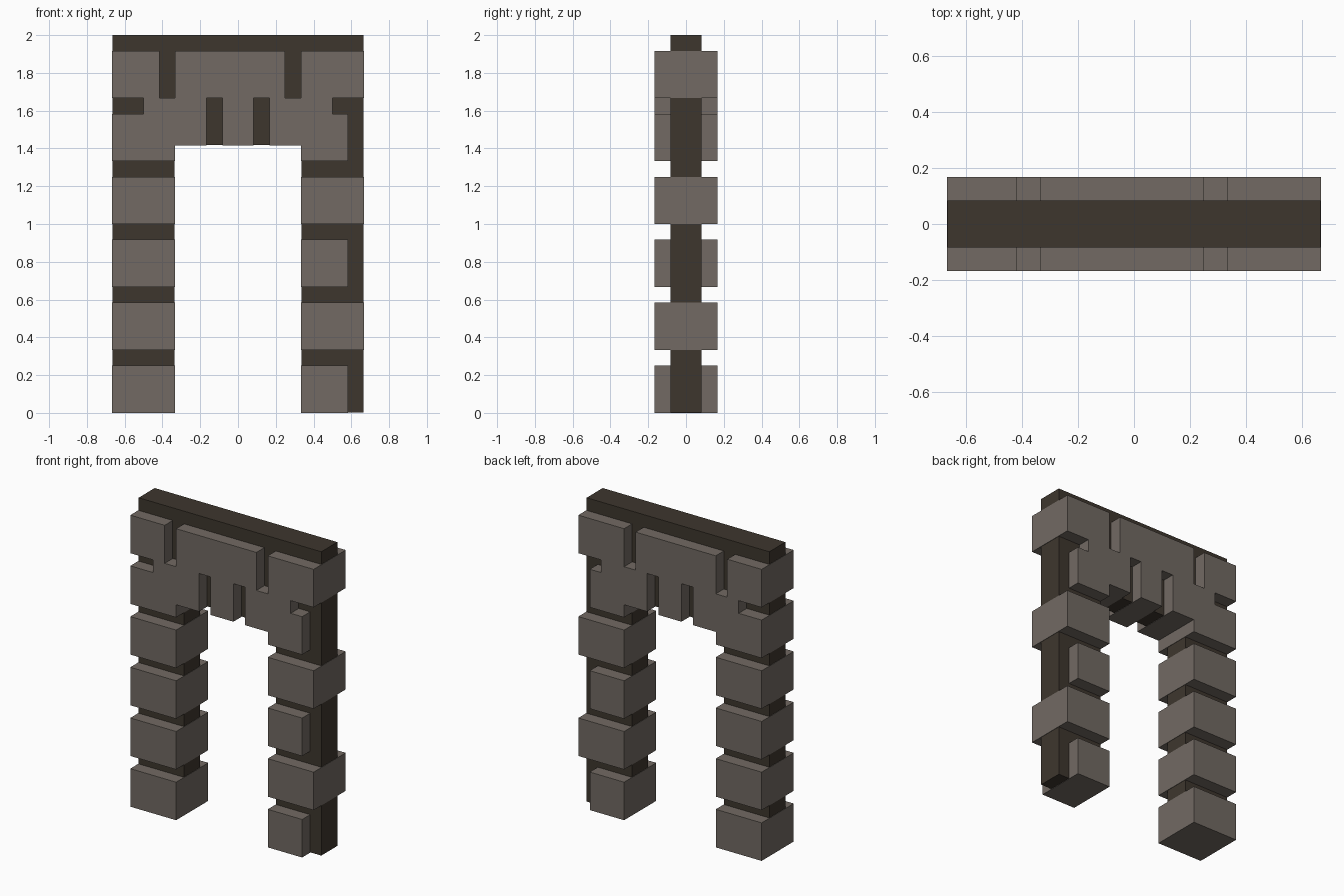
import bpy
import bmesh

cube = bpy.data.objects.get("Cube")
if cube:
    bpy.data.objects.remove(cube, do_unlink=True)

U = 1 / 12      # one grid step of the design
GAP = 0.03      # core sits a hair inside the stones, in grid steps


def make_material(name, color):
    mat = bpy.data.materials.new(name)
    mat.use_nodes = True
    mat.diffuse_color = (*color, 1)
    mat.node_tree.nodes["Principled BSDF"].inputs["Base Color"].default_value = (*color, 1)
    return mat


stone = make_material("grey stone", (0.168, 0.144, 0.125))
dark = make_material("dark core", (0.048, 0.037, 0.027))


def extrude_profile(name, points, half_depth, mat):
    """Extrude an x-z outline, in grid steps, evenly to both sides of y = 0."""
    bm = bmesh.new()
    front = bm.faces.new([bm.verts.new((x * U, -half_depth * U, z * U)) for x, z in points])
    result = bmesh.ops.extrude_face_region(bm, geom=[front])
    back = [v for v in result["geom"] if isinstance(v, bmesh.types.BMVert)]
    bmesh.ops.translate(bm, verts=back, vec=(0, 2 * half_depth * U, 0))
    bmesh.ops.recalc_face_normals(bm, faces=bm.faces)
    mesh = bpy.data.meshes.new(name)
    bm.to_mesh(mesh)
    bm.free()
    mesh.materials.append(mat)
    obj = bpy.data.objects.new(name, mesh)
    bpy.context.collection.objects.link(obj)
    return obj


def block(name, x0, x1, z0, z1):
    return extrude_profile(name, [(x0, z0), (x1, z0), (x1, z1), (x0, z1)], 2, stone)


# Dark arch core running through legs and lintel
o, i, b = 8 - GAP, 4 + GAP, 17 + GAP
extrude_profile("arch_core", [(-o, GAP), (-i, GAP), (-i, b), (i, b), (i, GAP),
                              (o, GAP), (o, 24), (-o, 24)], 1, dark)

# Leg stones: full on the right leg, alternately short on the left leg
for row in range(4):
    z = row * 4
    block(f"right_leg_stone_{row + 1}", -8, -4, z, z + 3)
    block(f"left_leg_stone_{row + 1}", 4, 7 if row % 2 == 0 else 8, z, z + 3)

# Lintel stonework with its joints cut into the outline
lintel = [
    (-8, 16), (-4, 16), (-4, 17),                       # right shoulder
    (-2, 17), (-2, 20), (-1, 20), (-1, 17),             # lower joints
    (1, 17), (1, 20), (2, 20), (2, 17),
    (4, 17), (4, 16), (7, 16),                          # left shoulder
    (7, 19), (6, 19), (6, 20), (8, 20), (8, 23),        # left side joint
    (4, 23), (4, 20), (3, 20), (3, 23),                 # upper joints
    (-4, 23), (-4, 20), (-5, 20), (-5, 23),
    (-8, 23), (-8, 20), (-6, 20), (-6, 19), (-8, 19),   # right side joint
]
extrude_profile("lintel_stones", lintel, 2, stone)
